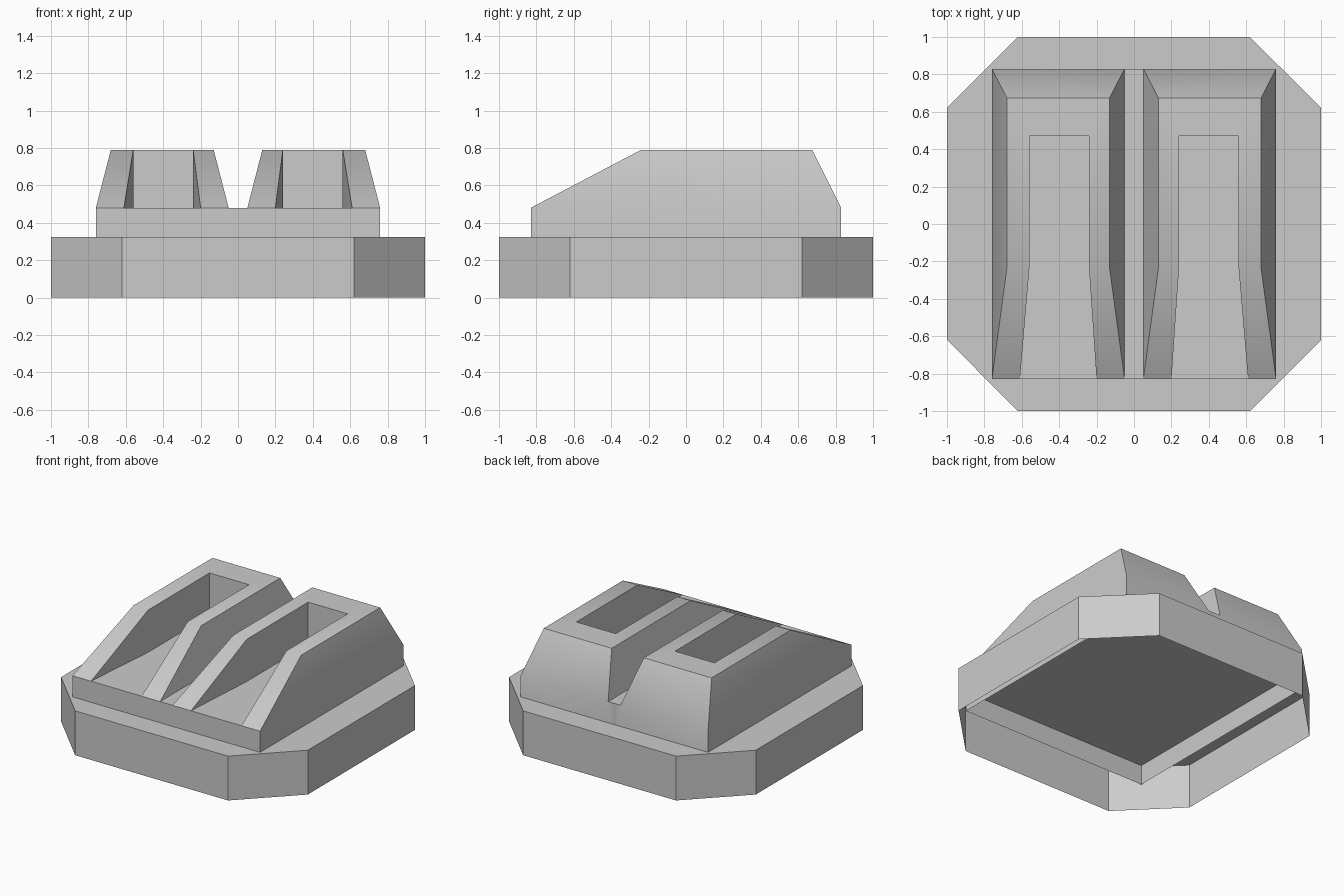
import bpy, bmesh

if "Cube" in bpy.data.objects:
    bpy.data.objects.remove(bpy.data.objects["Cube"])


def make_object(name, points, faces, mirror=False):
    """Mesh from named points and faces given as strings of point names."""
    bm = bmesh.new()
    verts = {key: bm.verts.new(co) for key, co in points.items()}
    for face in faces:
        bm.faces.new([verts[key] for key in face.split()])
    bmesh.ops.recalc_face_normals(bm, faces=bm.faces)
    mesh = bpy.data.meshes.new(name)
    bm.to_mesh(mesh)
    bm.free()
    obj = bpy.data.objects.new(name, mesh)
    bpy.context.collection.objects.link(obj)
    bpy.ops.object.select_all(action='DESELECT')
    bpy.context.view_layer.objects.active = obj
    obj.select_set(True)
    bpy.ops.object.shade_smooth_by_angle(angle=0.5236)
    if mirror:
        mod = obj.modifiers.new("Mirror", 'MIRROR')
        mod.use_axis[0] = True
        mod.merge_threshold = 0.0005
    return obj


# Octagonal base: closed on top, open underneath
c, base_h = 0.62, 0.325
outline = [(c, -1), (1, -c), (1, c), (c, 1), (-c, 1), (-1, c), (-1, -c), (-c, -1)]
pts = {}
for i, (x, y) in enumerate(outline):
    pts[f"b{i}"] = (x, y, 0)
    pts[f"t{i}"] = (x, y, base_h)
faces = [f"b{i} b{(i + 1) % 8} t{(i + 1) % 8} t{i}" for i in range(8)]
faces.append(" ".join(f"t{i}" for i in range(8)))
make_object("octagonal_base", pts, faces)

# Upper block with two slotted ridges: right half, mirrored across x
low, mid, top = 0.18, 0.48, 0.79
front, back = -0.83, 0.83
p = {
    # block skirt, reaching down into the hollow base
    "M'": (0, front, low), "A'": (0.76, front, low),
    "B'": (0.76, back, low), "N'": (0, back, low),
    # ridge foot and central groove
    "M": (0, front, mid), "N": (0, back, mid),
    "A": (0.76, front, mid), "B": (0.76, back, mid),
    "C": (0.05, back, mid), "D": (0.05, front, mid),
    # slot mouth
    "E": (0.20, front, mid), "F": (0.61, front, mid),
    # ridge top
    "a": (0.68, -0.24, top), "b": (0.68, 0.675, top),
    "c": (0.13, 0.675, top), "d": (0.13, -0.24, top),
}
# slot rim and slot floor corners
for key, x, y in (("e", 0.24, -0.24), ("f", 0.56, -0.24),
                  ("g", 0.56, 0.47), ("h", 0.24, 0.47)):
    p[key] = (x, y, top)
    p[key + "0"] = (x, y, mid)

make_object("twin_ridge_block", p, [
    "M' A' A F E D M", "A' B' B A", "B' N' N C B",           # skirt
    "M D C N",                                               # groove floor
    "A B b a", "B C c b", "C D d c",                         # ridge sides
    "A a f F", "E e d D",                                    # front slopes
    "a b g f", "b c h g", "c d e h",                         # ridge top
    "F f f0", "f g g0 f0", "g h h0 g0", "h e e0 h0", "e E e0",  # slot walls
    "F f0 g0 h0 e0 E",                                       # slot floor
], mirror=True)
